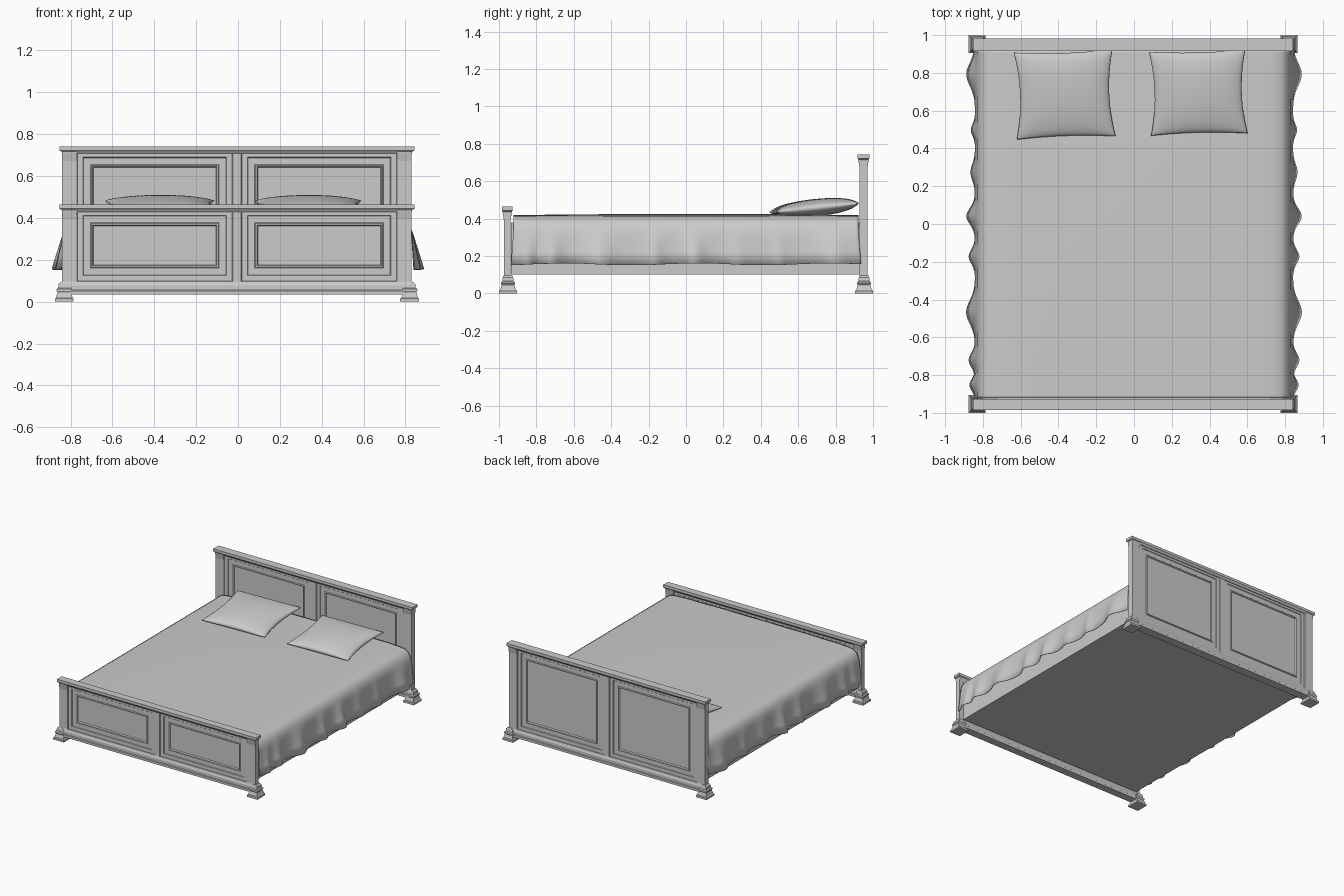
import bpy, bmesh, math
from mathutils import Matrix

cube = bpy.data.objects.get("Cube")
if cube:
    bpy.data.objects.remove(cube, do_unlink=True)

GREY = (0.6, 0.6, 0.6, 1)
grey = bpy.data.materials.new("plain grey")
grey.use_nodes = True
grey.diffuse_color = GREY
grey.node_tree.nodes["Principled BSDF"].inputs["Base Color"].default_value = GREY

CX = -0.005  # frame centre


def finish(name, bm, smooth=False):
    bmesh.ops.recalc_face_normals(bm, faces=bm.faces[:])
    mesh = bpy.data.meshes.new(name)
    bm.to_mesh(mesh)
    bm.free()
    mesh.materials.append(grey)
    for p in mesh.polygons:
        p.use_smooth = smooth
    ob = bpy.data.objects.new(name, mesh)
    bpy.context.collection.objects.link(ob)
    return ob


def loft(name, cx, cy, rings):
    """Stack of rectangles: (half width, half depth, height)."""
    bm = bmesh.new()
    loops = []
    for hx, hy, z in rings:
        loops.append([bm.verts.new((cx + sx * hx, cy + sy * hy, z))
                      for sx, sy in ((-1, -1), (1, -1), (1, 1), (-1, 1))])
    for a, b in zip(loops, loops[1:]):
        for i in range(4):
            j = (i + 1) % 4
            bm.faces.new((a[i], a[j], b[j], b[i]))
    bm.faces.new(loops[0][::-1])
    bm.faces.new(loops[-1])
    return finish(name, bm)


def panel(name, x0, x1, y, hy, z0, z1):
    """Block with stepped mouldings cut into its front and back."""
    bm = bmesh.new()
    bmesh.ops.create_cube(bm, size=1)
    bmesh.ops.scale(bm, vec=(x1 - x0, 2 * hy, z1 - z0), verts=bm.verts)
    bmesh.ops.translate(bm, vec=((x0 + x1) / 2, y, (z0 + z1) / 2), verts=bm.verts)
    bm.normal_update()
    faces = [f for f in bm.faces if abs(f.normal.y) > 0.9]
    for thick, depth in ((0.003, -0.004), (0.027, 0), (0.003, -0.004), (0.032, 0),
                         (0.004, 0.005), (0.006, 0), (0.005, -0.009)):
        bmesh.ops.inset_individual(bm, faces=faces, thickness=thick, depth=depth,
                                   use_even_offset=True)
    finish(name, bm)


def board(name, y, top, hy, foot_y):
    """Headboard or footboard with posts, panels, crown, rail and feet."""
    for side, s in (("right", -1), ("left", 1)):
        loft(f"{name}_{side}_post", CX + s * 0.8, y,
             [(0.035, hy, 0.08), (0.035, hy, top - 0.07),
              (0.035, hy + 0.007, top - 0.03), (0.035, hy + 0.007, top - 0.02)])
        x0, x1 = sorted((CX + s * 0.02, CX + s * 0.765))
        panel(f"{name}_{side}_panel", x0, x1, y, hy - 0.002, 0.095, top - 0.022)
        loft(f"{name}_{side}_foot", CX + s * 0.825, foot_y,
             [(0.045, 0.048, 0), (0.045, 0.048, 0.014), (0.04, 0.041, 0.018),
              (0.032, 0.034, 0.045), (0.037, 0.037, 0.052), (0.037, 0.037, 0.06),
              (0.029, 0.03, 0.066), (0.027, 0.028, 0.085), (0.016, 0.024, 0.095)])
    loft(f"{name}_centre_stile", CX, y, [(0.02, hy, 0.09), (0.02, hy, top - 0.02)])
    loft(f"{name}_crown", CX, y,
         [(0.835, hy, top - 0.035), (0.838, hy + 0.007, top - 0.025),
          (0.848, hy + 0.011, top - 0.02), (0.848, hy + 0.011, top)])
    loft(f"{name}_bottom_rail", CX, y,
         [(0.82, hy + 0.012, 0.035), (0.82, hy + 0.012, 0.052),
          (0.82, hy + 0.007, 0.056), (0.82, hy + 0.007, 0.078),
          (0.83, hy + 0.004, 0.083), (0.83, hy, 0.097)])


board("headboard", 0.949, 0.742, 0.021, 0.952)
board("footboard", -0.956, 0.464, 0.018, -0.952)

# Mattress block
loft("mattress_base", CX, 0, [(0.8, 0.935, 0.1), (0.8, 0.935, 0.38)])

# Draped blanket: half profile from the middle to the hem
PROFILE = [(0, 0.422), (0.35, 0.422), (0.66, 0.419), (0.73, 0.415), (0.775, 0.406),
           (0.805, 0.388), (0.822, 0.36), (0.83, 0.33), (0.834, 0.28),
           (0.838, 0.22), (0.842, 0.156)]
# Folds of the hem: position along the bed, reach, width
FOLDS = [(0.78, 0.046, 0.1), (0.49, 0.022, 0.05), (0.27, 0.024, 0.07),
         (0.04, 0.046, 0.07), (-0.17, 0.034, 0.06), (-0.46, 0.047, 0.1),
         (-0.71, 0.034, 0.06), (-0.84, 0.03, 0.05)]


def fold(y):
    return max(a * math.exp(-((y - c) / w) ** 2 * 1.4) for c, a, w in FOLDS)


section = [(-x, z) for x, z in PROFILE[:0:-1]] + PROFILE
ROWS = 120
bm = bmesh.new()
grid = []
for r in range(ROWS + 1):
    y = -0.922 + 1.844 * r / ROWS
    row = []
    for x, z in section:
        hang = min(1, max(0, (0.35 - z) / 0.194))
        s = 1 if x > 0 else -1
        if z > 0.41:
            z += 0.007 * math.cos(y * 1.6) * (1 - abs(x)) - 0.004
        else:
            z += 0.005 * hang * math.sin(9 * y + s)
        row.append(bm.verts.new((x + s * hang * fold(y), y * (1 + 0.015 * hang), z)))
    grid.append(row)
for a, b in zip(grid, grid[1:]):
    for i in range(len(section) - 1):
        bm.faces.new((a[i], a[i + 1], b[i + 1], b[i]))
blanket = finish("blanket", bm, True)
thick = blanket.modifiers.new("thickness", "SOLIDIFY")
thick.thickness = 0.004
thick.offset = -1


def pillow(name, x, y, hx, hy, turn):
    """Square cushion with pinched corners, leaning on the headboard."""
    n = 20
    bm = bmesh.new()
    for side in (-1, 1):
        pts = []
        for i in range(n + 1):
            u = math.sin(math.pi * (i / n - 0.5))
            for j in range(n + 1):
                v = math.sin(math.pi * (j / n - 0.5))
                puff = max(0, (1 - u * u) * (1 - v * v)) ** 0.42
                pts.append(bm.verts.new((hx * u * (1 - 0.1 * (1 - v * v)),
                                         hy * v * (1 - 0.05 * (1 - u * u)),
                                         side * 0.046 * puff)))
        for i in range(n):
            for j in range(n):
                k = i * (n + 1) + j
                bm.faces.new((pts[k], pts[k + 1], pts[k + n + 2], pts[k + n + 1]))
    bmesh.ops.remove_doubles(bm, verts=bm.verts[:], dist=0.0005)
    bm.transform(Matrix.Translation((x, y, 0.458))
                 @ Matrix.Rotation(math.radians(turn), 4, "Z")
                 @ Matrix.Rotation(math.radians(6), 4, "X"))
    finish(name, bm, True)


pillow("right_pillow", -0.367, 0.686, 0.262, 0.232, 2)
pillow("left_pillow", 0.34, 0.696, 0.256, 0.224, 1.5)
